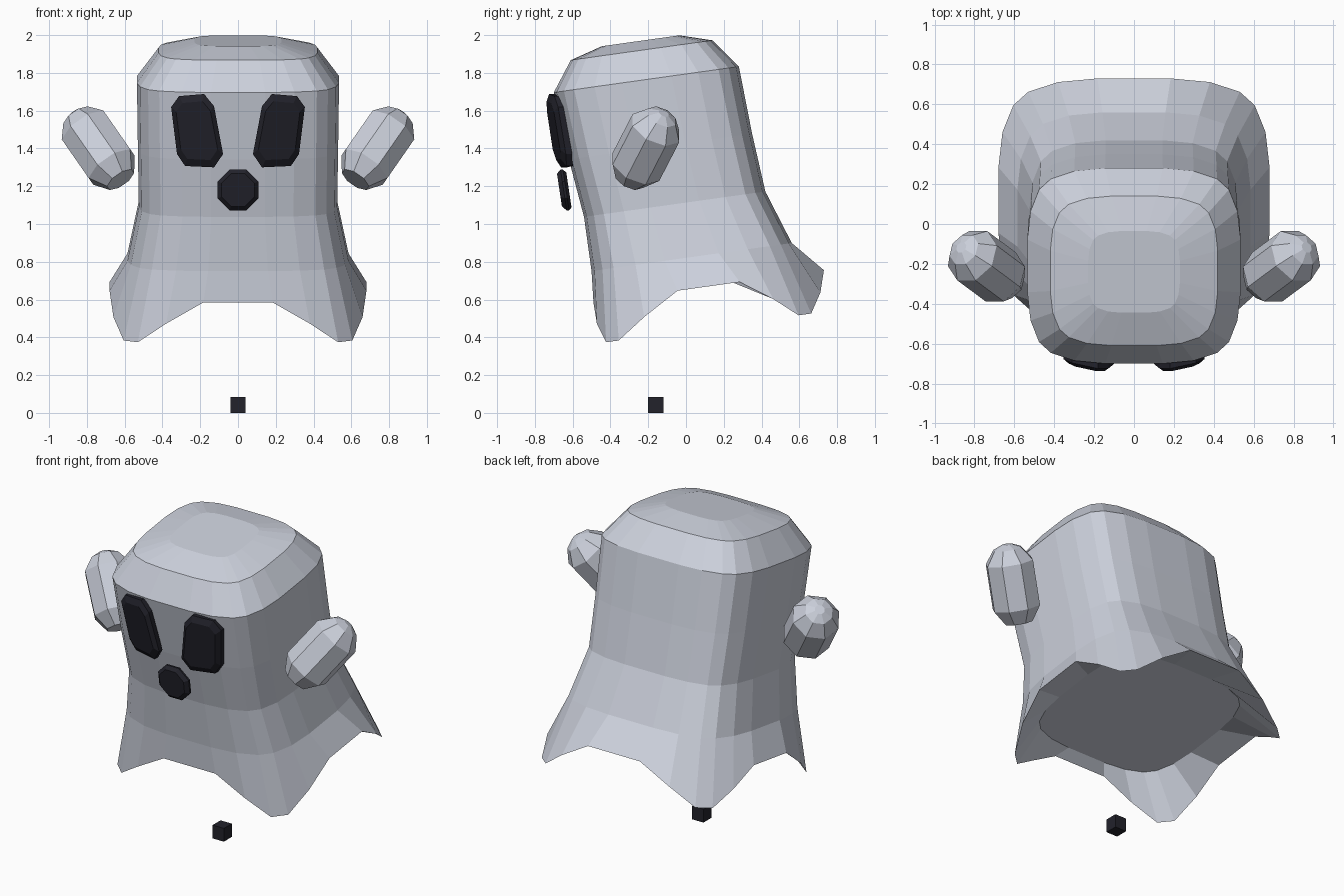
import bpy, bmesh, math
from mathutils import Vector

if "Cube" in bpy.data.objects:
    bpy.data.objects.remove(bpy.data.objects["Cube"])


def material(name, rgb):
    m = bpy.data.materials.new(name)
    m.diffuse_color = (*rgb, 1)
    m.use_nodes = True
    m.node_tree.nodes["Principled BSDF"].inputs["Base Color"].default_value = m.diffuse_color
    return m


PALE = material("pale grey", (0.60, 0.63, 0.71))
DARK = material("near black", (0.016, 0.016, 0.024))


def loft(name, rings, mat):
    """Closed flat-shaded solid through equal-length rings of points."""
    bm = bmesh.new()
    vr = [[bm.verts.new(p) for p in r] for r in rings]
    for a, b in zip(vr, vr[1:]):
        n = len(a)
        for i in range(n):
            j = (i + 1) % n
            bm.faces.new((a[i], a[j], b[j], b[i]))
    bm.faces.new(vr[0])
    bm.faces.new(vr[-1])
    bmesh.ops.recalc_face_normals(bm, faces=bm.faces)
    me = bpy.data.meshes.new(name)
    bm.to_mesh(me)
    bm.free()
    me.materials.append(mat)
    ob = bpy.data.objects.new(name, me)
    bpy.context.collection.objects.link(ob)
    return ob


# Rounded-square section, 24 sides, with the hem drop at each point
QUAD = [(1, .27), (.97, .56), (.89, .78), (.78, .89), (.56, .97), (.27, 1)]
DROP = [0, .115, .22, .22, .115, 0]
SECTION = []
for sx, sy, flip in ((1, 1, 1), (-1, 1, -1), (-1, -1, 1), (1, -1, -1)):
    SECTION += [(sx * x, sy * y, d) for (x, y), d in list(zip(QUAD, DROP))[::flip]]


def body_ring(cy, cz, hx, hy, drop=0):
    # every ring leans forward by the same slope
    return [(hx * x, cy + hy * y, cz + .14 * hy * y - drop * d) for x, y, d in SECTION]


# Body: inner ceiling, scalloped hem, then up to the crown
loft("body", [
    body_ring(.05, .70, .50, .48),
    body_ring(.12, .67, .68, .61, 1),
    body_ring(.03, .825, .585, .53),
    body_ring(-.06, 1.105, .525, .48),
    body_ring(-.135, 1.41, .53, .485),
    body_ring(-.21, 1.765, .535, .49),
    body_ring(-.235, 1.92, .42, .375),
    body_ring(-.24, 1.97, .23, .205),
], PALE)


# Arms: faceted capsules
def arm(name, side):
    axis = Vector((.525, .39, .755)).normalized()
    u = axis.cross(Vector((0, 1, 0))).normalized()
    v = axis.cross(u)
    c = Vector((.74, -.212, 1.405))
    rings = []
    for t, r in ((-.225, .085), (-.135, .145), (.135, .145), (.215, .085), (.24, .03)):
        ring = []
        for i in range(8):
            a = math.tau * (i + .5) / 8
            p = c + axis * t + (u * math.cos(a) + v * math.sin(a)) * r
            ring.append((side * p.x, p.y, p.z))
        rings.append(ring)
    loft(name, rings, PALE)


# Bevelled face plates: outline in x,z laid on a sloping front surface
def plate(name, outline, front, depth, side=1):
    cx = sum(p[0] for p in outline) / len(outline)
    cz = sum(p[1] for p in outline) / len(outline)
    rings = []
    for s, d in ((.8, 0), (1, .022), (1, depth - .015), (.85, depth)):
        ring = []
        for x, z in outline:
            px, pz = cx + (x - cx) * s, cz + (z - cz) * s
            ring.append((side * px, front(px, pz) + d, pz))
        rings.append(ring)
    loft(name, rings, DARK)


EYE = [(.127, 1.624), (.18, 1.688), (.312, 1.677), (.354, 1.619),
       (.323, 1.37), (.28, 1.307), (.127, 1.30), (.079, 1.37)]
for label, side in (("right", 1), ("left", -1)):
    arm(label + "_arm", side)
    plate(label + "_eye", EYE,
          lambda x, z: -.73 - .19 * (z - 1.62) + .2 * (x - .2), .07, side)

# Mouth: octagon
MOUTH = [(.117 * math.cos(math.tau * (i + .5) / 8),
          1.18 + .117 * math.sin(math.tau * (i + .5) / 8)) for i in range(8)]
plate("mouth", MOUTH, lambda x, z: -.67 - .15 * (z - 1.18), .05)

# Small cube on the ground below the body
h = .04
square = [(-h, -h), (h, -h), (h, h), (-h, h)]
loft("ground_cube", [[(x, y - .16, z) for x, y in square] for z in (0, .085)], DARK)
